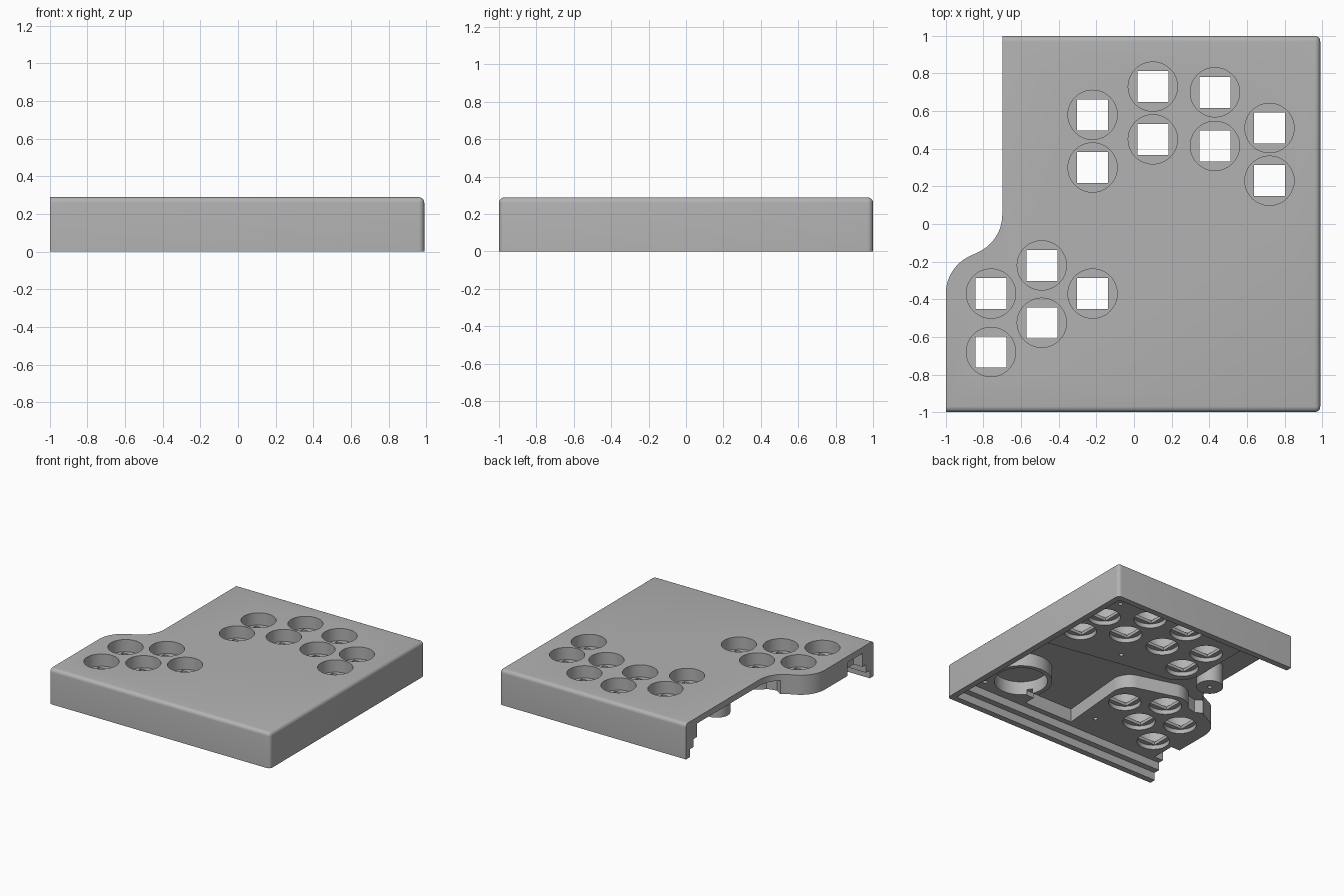
import bpy, bmesh, math

if "Cube" in bpy.data.objects:
    bpy.data.objects.remove(bpy.data.objects["Cube"])

grey = bpy.data.materials.new("plain_grey")
grey.use_nodes = True
COLOUR = (0.45, 0.45, 0.45, 1)
grey.diffuse_color = COLOUR
grey.node_tree.nodes["Principled BSDF"].inputs["Base Color"].default_value = COLOUR

TOP = 0.29        # height of the case
CEILING = 0.24    # underside of the thin cover
BLOCK = 0.13      # underside of the button blocks


def arc(cx, cy, r, start, end, steps=14):
    angles = [math.radians(start + (end - start) * i / steps) for i in range(steps + 1)]
    return [(cx + r * math.cos(a), cy + r * math.sin(a)) for a in angles]


def rect(x0, x1, y0, y1):
    return [(x0, y0), (x1, y0), (x1, y1), (x0, y1)]


def circle(x, y, r):
    return arc(x, y, r, 0, 352.5, 47)


def prisms(name, outlines, z0, z1):
    """One object holding an upright prism for each outline."""
    bm = bmesh.new()
    for outline in outlines:
        face = bm.faces.new([bm.verts.new((x, y, z0)) for x, y in outline])
        made = bmesh.ops.extrude_face_region(bm, geom=[face])["geom"]
        for v in made:
            if isinstance(v, bmesh.types.BMVert):
                v.co.z = z1
    bmesh.ops.recalc_face_normals(bm, faces=bm.faces)
    mesh = bpy.data.meshes.new(name)
    bm.to_mesh(mesh)
    bm.free()
    mesh.materials.append(grey)
    obj = bpy.data.objects.new(name, mesh)
    bpy.context.collection.objects.link(obj)
    return obj


def combine(target, tool, operation="DIFFERENCE"):
    mod = target.modifiers.new("combine", "BOOLEAN")
    mod.operation, mod.solver, mod.object = operation, "EXACT", tool
    bpy.context.view_layer.objects.active = target
    bpy.ops.object.modifier_apply(modifier=mod.name)
    bpy.data.objects.remove(tool)


# Case body: open left side with an S-shaped edge
outline = [(-1, -1), (0.99, -1), (0.99, 1), (-0.7, 1)]
outline += arc(-0.92, 0.05, 0.22, 0, -62)
outline += arc(-0.78, -0.37, 0.22, 118, 180)
case = prisms("case_half", [outline], 0, TOP)

# Rounded edges on the three outer walls
bm = bmesh.new()
bm.from_mesh(case.data)


def on_outer_wall(edge):
    a, b = (v.co for v in edge.verts)
    walls = [all(abs(c.x - 0.99) < 1e-4 for c in (a, b)),
             all(abs(c.y - 1) < 1e-4 for c in (a, b)),
             all(abs(c.y + 1) < 1e-4 for c in (a, b))]
    raised = min(a.z, b.z) > TOP - 1e-4
    corner = walls[0] and abs(a.z - b.z) > 0.1
    return corner or (raised and any(walls))


bmesh.ops.bevel(bm, geom=[e for e in bm.edges if on_outer_wall(e)],
                offset=0.03, segments=5, profile=0.5, affect="EDGES")
bm.to_mesh(case.data)
bm.free()

# Stepped recess for a base plate
for inset, height in ((0.05, 0.065), (0.10, BLOCK)):
    recess = rect(-1.2, 0.99 - inset, -1 + inset, 1 - inset)
    combine(case, prisms("recess", [recess], -0.1, height))

# Deep cavity between the two button blocks and the round corner housing
cavity = [(-0.8, 0.855), (-0.39, 0.855)]
cavity += arc(-0.19, 0.30, 0.20, 180, 260)
cavity += [(0.1, 0.06), (0.45, 0.0), (0.845, -0.07), (0.845, -0.63)]
cavity += arc(0.58, -0.63, 0.235, 0, 180, 24)
cavity += [(0.345, -0.855), (-0.1, -0.855)]
cavity += arc(-0.20, -0.29, 0.15, 0, 75)
cavity += [(-0.42, -0.07)]
cavity += arc(-0.5, -0.21, 0.16, 80, 150)
cavity += [(-0.72, -0.15), (-0.8, -0.1)]
combine(case, prisms("cavity", [cavity], -0.1, CEILING))

# Round well, its side slot, and the notch at the open end
combine(case, prisms("well", [circle(0.58, -0.63, 0.2)], -0.1, CEILING))
combine(case, prisms("slot", [rect(0.3, 0.42, -0.76, -0.71)], -0.1, 0.17))
combine(case, prisms("notch", [rect(-1.2, -0.92, -0.855, -0.66)], -0.1, CEILING))

# Screw boss hanging from the cover
combine(case, prisms("boss", [circle(-0.49, 0.30, 0.1)], 0.065, 0.265), "UNION")

# Button pockets above and below, with square openings between
buttons = [(-0.22, 0.58), (-0.22, 0.30), (0.10, 0.73), (0.10, 0.45),
           (0.43, 0.70), (0.43, 0.415), (0.72, 0.51), (0.72, 0.23),
           (-0.76, -0.37), (-0.76, -0.68), (-0.49, -0.22),
           (-0.49, -0.525), (-0.22, -0.37)]
combine(case, prisms("pockets", [circle(x, y, 0.131) for x, y in buttons], 0.19, 0.4))
combine(case, prisms("under_pockets", [circle(x, y, 0.122) for x, y in buttons], 0.1, 0.165))
S = 0.0825
combine(case, prisms("openings", [rect(x - S, x + S, y - S, y + S) for x, y in buttons], 0.05, 0.35))

# Screw holes
screws = [(0.755, 0.74), (0.78, -0.81), (0.26, 0.16), (-0.21, -0.70), (-0.49, 0.30)]
combine(case, prisms("screw_holes", [circle(x, y, 0.017) for x, y in screws], 0.02, 0.2))

bpy.ops.object.select_all(action="DESELECT")
case.select_set(True)
bpy.context.view_layer.objects.active = case
bpy.ops.object.shade_smooth_by_angle(angle=math.radians(30))
